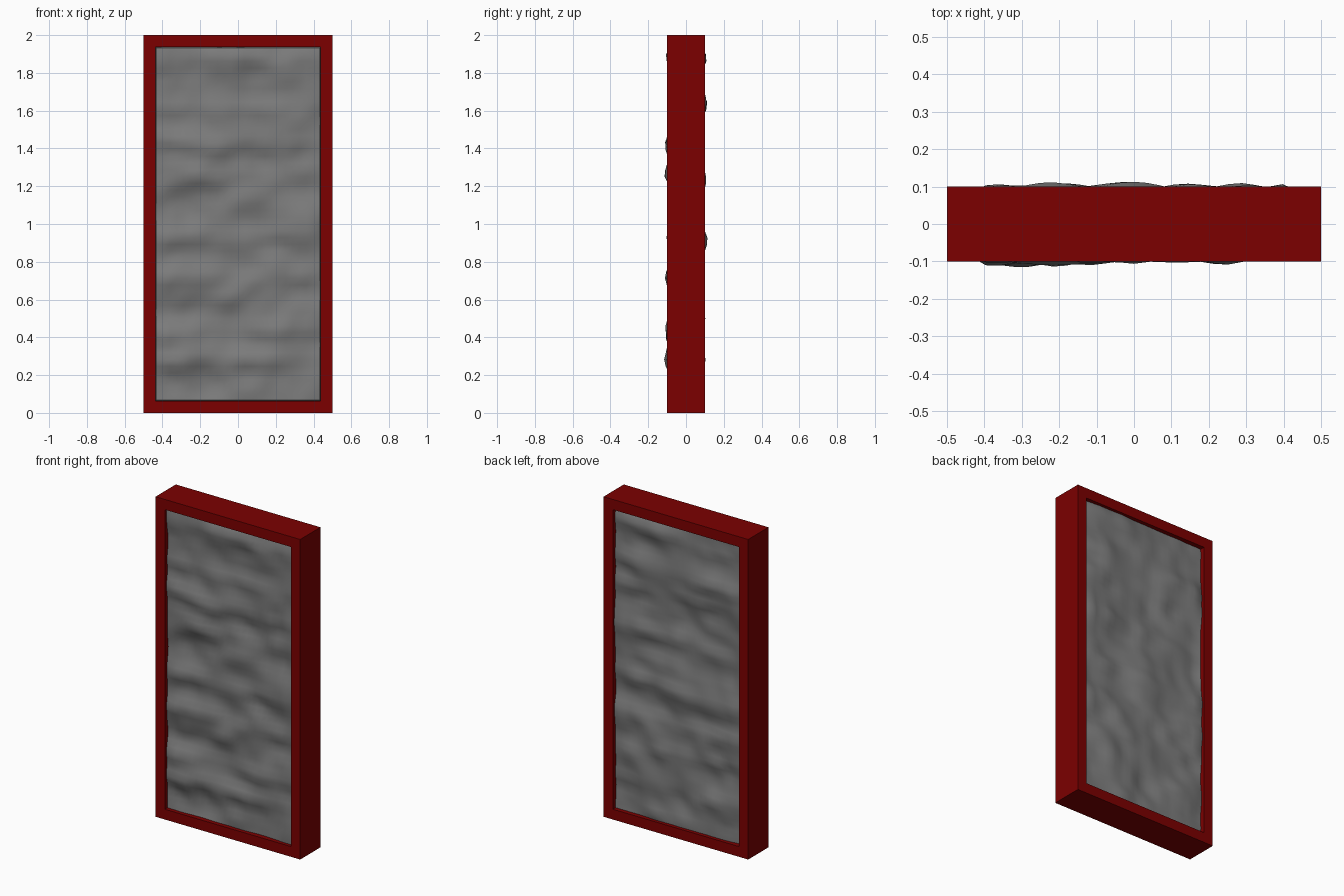
import bpy
import bmesh
from math import exp
from mathutils import Vector, noise

cube = bpy.data.objects.get("Cube")
if cube:
    bpy.data.objects.remove(cube, do_unlink=True)


def material(name, rgb):
    m = bpy.data.materials.new(name)
    m.use_nodes = True
    m.diffuse_color = (*rgb, 1)
    m.node_tree.nodes["Principled BSDF"].inputs["Base Color"].default_value = (*rgb, 1)
    return m


def add_object(name, bm, mat):
    bmesh.ops.recalc_face_normals(bm, faces=bm.faces)
    mesh = bpy.data.meshes.new(name)
    bm.to_mesh(mesh)
    bm.free()
    mesh.materials.append(mat)
    obj = bpy.data.objects.new(name, mesh)
    bpy.context.collection.objects.link(obj)
    return obj


red = material("dark red", (0.2, 0.0, 0.0))
grey = material("stone grey", (0.2, 0.2, 0.2))

WIDTH, DEPTH, HEIGHT, BORDER = 1.0, 0.2, 2.0, 0.064

# Frame: outer and inner rectangles joined into a rectangular ring
bm = bmesh.new()
rings = []
for inset, y in ((0, -DEPTH / 2), (0, DEPTH / 2), (BORDER, DEPTH / 2), (BORDER, -DEPTH / 2)):
    x, low, high = WIDTH / 2 - inset, inset, HEIGHT - inset
    rings.append([bm.verts.new((a, y, b)) for a, b in ((-x, low), (x, low), (x, high), (-x, high))])
for k, ring in enumerate(rings):
    other = rings[(k + 1) % 4]
    for i in range(4):
        j = (i + 1) % 4
        bm.faces.new((ring[i], ring[j], other[j], other[i]))
add_object("frame", bm, red)

# Stone slab: a rough sheet on each side, with a narrow skirt down to the rim
HALF_W, HALF_H = WIDTH / 2 - BORDER - 0.003, HEIGHT / 2 - BORDER - 0.003
COLS, ROWS, SKIRT = 24, 52, 0.004

# Heights of the rock layers that stand out on the front (-1) and back (1)
LAYERS = {
    -1: (0.28, 0.45, 0.72, 0.93, 1.27, 1.42, 1.62, 1.87),
    1: (0.28, 0.5, 0.7, 0.92, 1.22, 1.5, 1.64, 1.85),
}


def relief(x, z, side):
    """Distance of the rough surface from the middle plane."""
    wobble = 0.05 * noise.noise(Vector((x * 4, side * 5.1, z * 3)))
    layer = max(exp(-((z + wobble - c) / 0.05) ** 2) for c in LAYERS[side])
    broad = noise.noise(Vector((x * 3.2, side * 7.3, z * 5.2)))
    fine = noise.noise(Vector((x * 9, side * 3.7 + 20, z * 10)))
    edge = min(HALF_W - abs(x), HALF_H - abs(z - HEIGHT / 2))
    fade = min(1, 0.45 + edge / 0.06)
    return 0.077 + fade * (0.014 * layer + 0.03 * broad + 0.016 * fine)


bm = bmesh.new()
rim = []
for side in (-1, 1):
    sheet = bmesh.ops.create_grid(bm, x_segments=COLS, y_segments=ROWS, size=1)
    for v in sheet["verts"]:
        x, z = v.co.x * HALF_W, v.co.y * HALF_H + HEIGHT / 2
        v.co = (x, side * relief(x, z, side), z)
    border = {e for v in sheet["verts"] for e in v.link_edges if e.is_boundary}
    skirt = bmesh.ops.extrude_edge_only(bm, edges=list(border))["geom"]
    for v in (g for g in skirt if isinstance(g, bmesh.types.BMVert)):
        v.co.x *= 1 + SKIRT / HALF_W
        v.co.z = HEIGHT / 2 + (v.co.z - HEIGHT / 2) * (1 + SKIRT / HALF_H)
        v.co.y = side * 0.06
    rim += [g for g in skirt if isinstance(g, bmesh.types.BMEdge) and g.is_boundary]
bmesh.ops.bridge_loops(bm, edges=rim)
slab = add_object("stone_slab", bm, grey)

bpy.ops.object.select_all(action="DESELECT")
slab.select_set(True)
bpy.context.view_layer.objects.active = slab
bpy.ops.object.shade_smooth_by_angle(angle=0.8)
